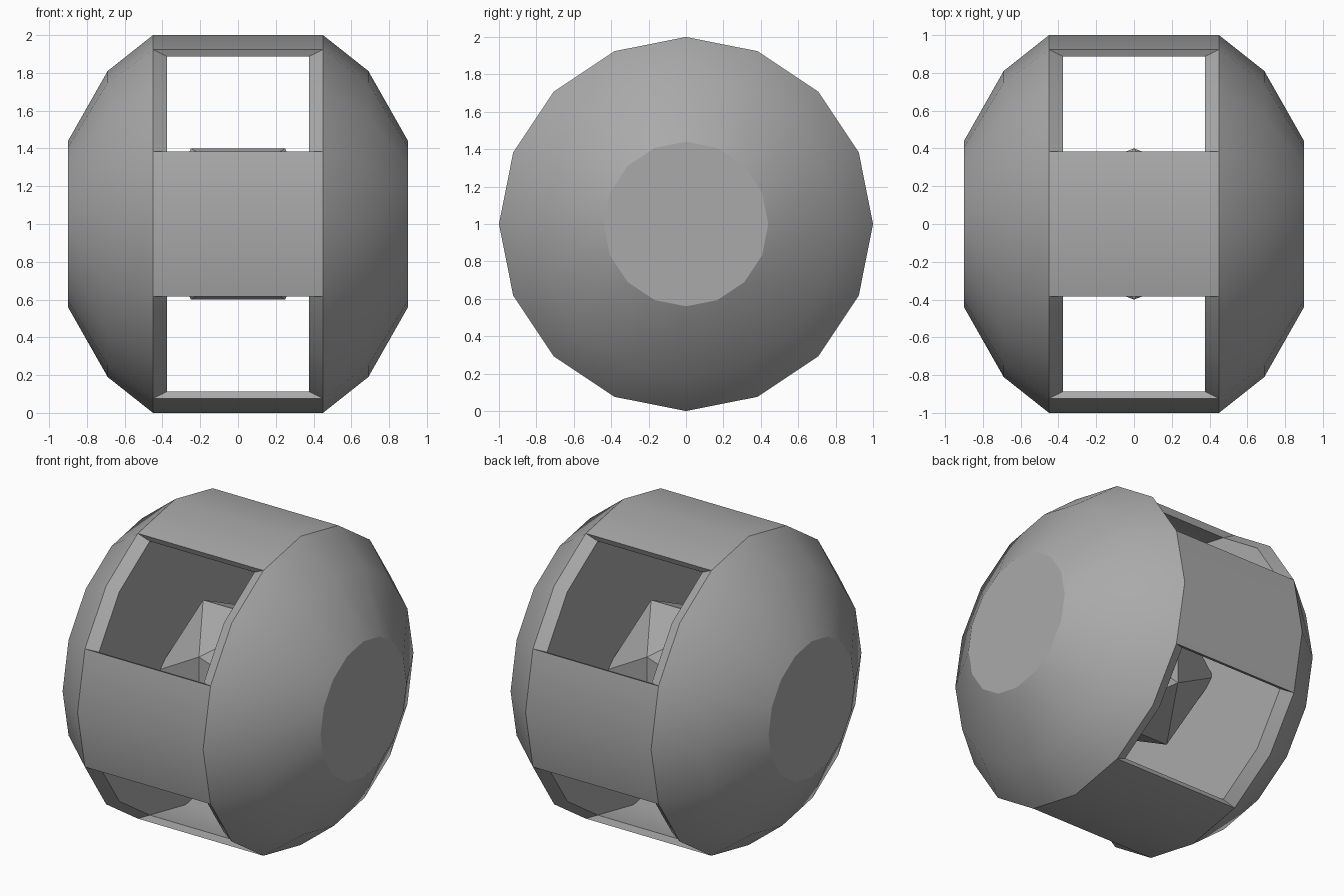
import bpy, bmesh
from math import sin, cos, pi, radians

cube = bpy.data.objects.get("Cube")
if cube:
    bpy.data.objects.remove(cube, do_unlink=True)

SIDES = 16

grey = bpy.data.materials.new("mid_grey")
grey.use_nodes = True
tone = (0.4, 0.4, 0.4, 1)
grey.diffuse_color = tone
grey.node_tree.nodes["Principled BSDF"].inputs["Base Color"].default_value = tone


def finish(bm, name, smooth_angle=None):
    bmesh.ops.recalc_face_normals(bm, faces=bm.faces)
    mesh = bpy.data.meshes.new(name)
    bm.to_mesh(mesh)
    bm.free()
    mesh.materials.append(grey)
    obj = bpy.data.objects.new(name, mesh)
    obj.location.z = 1
    bpy.context.collection.objects.link(obj)
    if smooth_angle:
        bpy.ops.object.select_all(action='DESELECT')
        obj.select_set(True)
        bpy.context.view_layer.objects.active = obj
        bpy.ops.object.shade_smooth_by_angle(angle=radians(smooth_angle))
    return obj


# Hollow drum around the x axis: two domed ends joined by four bars
bm = bmesh.new()


def ring(x, r):
    steps = [2 * pi * i / SIDES for i in range(SIDES)]
    return [bm.verts.new((x, r * cos(a), r * sin(a))) for a in steps]


def quad(a, b, i):
    j = (i + 1) % SIDES
    bm.faces.new((a[i], a[j], b[j], b[i]))


half = [(0.9, 0.44), (0.69, 0.81), (0.45, 1.0)]
left = [ring(x, r) for x, r in half]
right = [ring(-x, r) for x, r in half]
inner_left, inner_right = ring(0.375, 0.96), ring(-0.375, 0.96)

# Domes, flat hubs and inner end walls
for rings in (left, right):
    bm.faces.new(rings[0])
    for a, b in zip(rings, rings[1:]):
        for i in range(SIDES):
            quad(a, b, i)
bm.faces.new(inner_left)
bm.faces.new(inner_right)

# Bars and chamfered window openings
for i in range(SIDES):
    if i % 4 in (1, 2):
        quad(left[-1], inner_left, i)
        quad(right[-1], inner_right, i)
    else:
        quad(left[-1], right[-1], i)
        quad(inner_left, inner_right, i)
    if i % 4 in (1, 3):
        bm.faces.new((left[-1][i], right[-1][i], inner_right[i], inner_left[i]))
finish(bm, "drum_shell", 28)

# Faceted twenty-sided core
bm = bmesh.new()
for a in (-0.25, 0.25):
    for b in (-0.4, 0.4):
        for co in ((a, 0, b), (0, b, a), (b, a, 0)):
            bm.verts.new(co)
bmesh.ops.convex_hull(bm, input=bm.verts)
finish(bm, "core")
